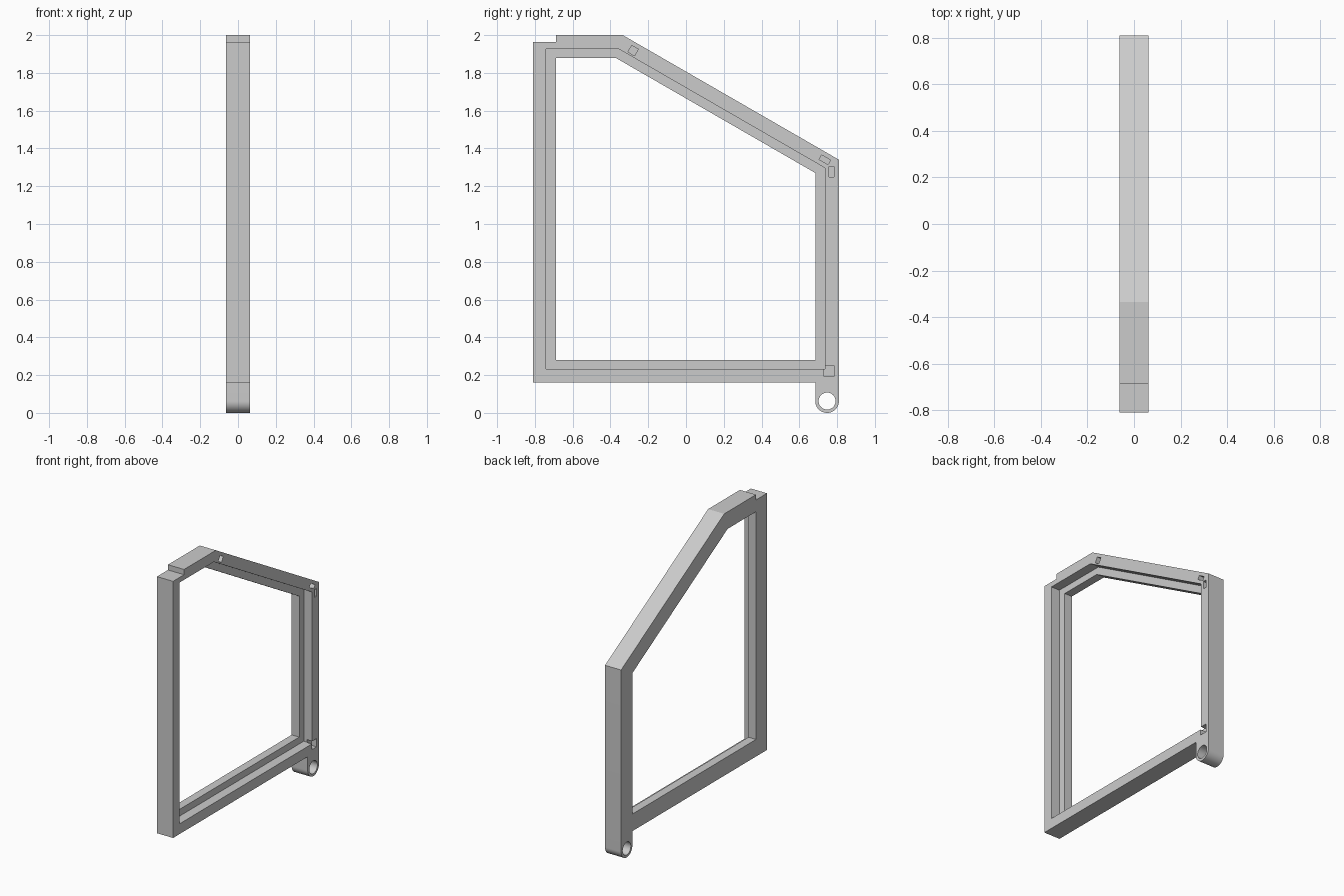
import bpy, bmesh, math
from mathutils import Vector, Matrix

if "Cube" in bpy.data.objects:
    bpy.data.objects.remove(bpy.data.objects["Cube"], do_unlink=True)

HALF = 0.0625          # half the frame thickness
REBATE = 0.066         # depth of the stepped rebate
SLOT = 0.04            # depth of the small pockets
EAR = Vector((0.747, 0.0625))

grey = bpy.data.materials.new("light_grey")
grey.use_nodes = True
colour = (0.6, 0.6, 0.6, 1)
grey.diffuse_color = colour
grey.node_tree.nodes["Principled BSDF"].inputs["Base Color"].default_value = colour


def prism(name, outline, x0, x1):
    """Extrude a (y, z) outline from x0 to x1."""
    bm = bmesh.new()
    face = bm.faces.new([bm.verts.new((x0, y, z)) for y, z in outline])
    new = bmesh.ops.extrude_face_region(bm, geom=[face])["geom"]
    moved = [v for v in new if isinstance(v, bmesh.types.BMVert)]
    bmesh.ops.translate(bm, verts=moved, vec=(x1 - x0, 0, 0))
    bmesh.ops.recalc_face_normals(bm, faces=bm.faces)
    mesh = bpy.data.meshes.new(name)
    bm.to_mesh(mesh)
    bm.free()
    mesh.materials.append(grey)
    obj = bpy.data.objects.new(name, mesh)
    bpy.context.collection.objects.link(obj)
    return obj


def arc(radius, start, end, steps):
    """Points of an arc about the hinge ear centre."""
    angles = [start + (end - start) * i / steps for i in range(steps + 1)]
    return [EAR + radius * Vector((math.cos(a), math.sin(a))) for a in angles]


def rectangle(y, z, width, height, angle=0):
    turn = Matrix.Rotation(math.radians(angle), 2)
    return [Vector((y, z)) + turn @ Vector((sy * width / 2, sz * height / 2))
            for sy, sz in ((-1, -1), (1, -1), (1, 1), (-1, 1))]


# Frame body with the hinge ear at its lower back corner
outline = [(-0.81, 0.16), (-0.81, 1.963), (-0.688, 1.963), (-0.688, 2.0),
           (-0.335, 2.0), (0.81, 1.34)]
outline += arc(HALF, 0, -math.pi, 32) + [(EAR.x - HALF, 0.16)]
frame = prism("window_frame", outline, -HALF, HALF)

# Opening, rebate, hinge hole and pockets
opening = [(-0.688, 0.28), (-0.688, 1.88), (-0.373, 1.88), (0.685, 1.27), (0.685, 0.28)]
rebate = [(-0.74, 0.232), (-0.74, 1.927), (-0.357, 1.927), (0.735, 1.297), (0.735, 0.232)]
slots = [rectangle(-0.28, 1.918, 0.04, 0.04, -30),
         rectangle(0.735, 1.34, 0.055, 0.027, -30),
         rectangle(0.77, 1.277, 0.025, 0.054),
         rectangle(0.757, 0.221, 0.052, 0.058)]
cuts = [(opening, -1), (rebate, HALF - REBATE), (arc(0.045, 0, math.tau * 31 / 32, 31), -1)]
cuts += [(slot, HALF - SLOT) for slot in slots]

bpy.context.view_layer.objects.active = frame
for shape, depth in cuts:
    cutter = prism("cutter", shape, depth, 1)
    cutter.hide_render = True
    mod = frame.modifiers.new("cut", 'BOOLEAN')
    mod.operation = 'DIFFERENCE'
    mod.solver = 'EXACT'
    mod.object = cutter
    bpy.ops.object.modifier_apply(modifier=mod.name)
    bpy.data.objects.remove(cutter, do_unlink=True)

# Smooth only the round hinge surfaces
bpy.ops.object.select_all(action='DESELECT')
frame.select_set(True)
bpy.ops.object.shade_smooth_by_angle(angle=math.radians(25))
